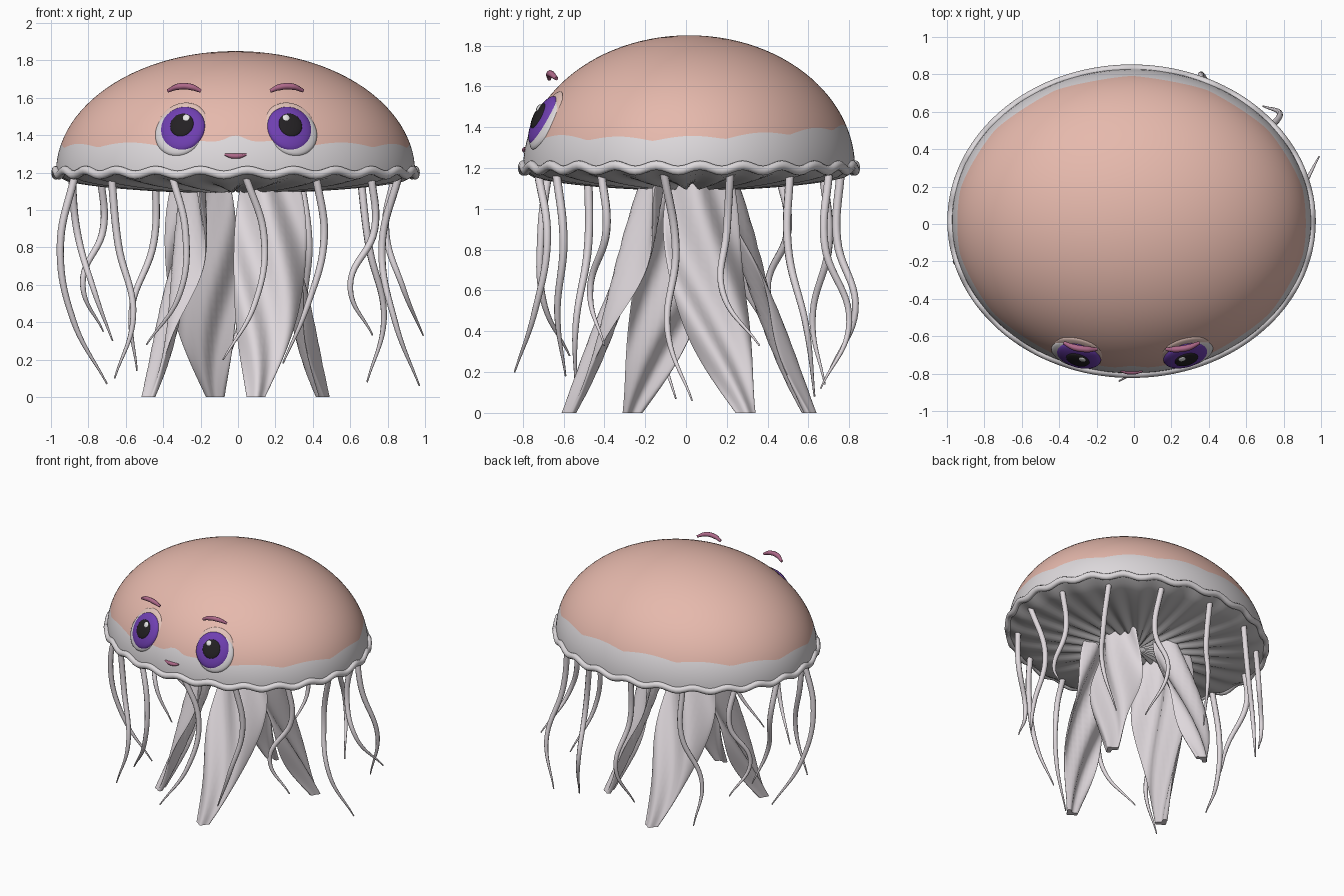
import bpy, bmesh
from math import sin, cos, pi, sqrt, exp, radians
from mathutils import Vector

cube = bpy.data.objects.get("Cube")
if cube:
    bpy.data.objects.remove(cube, do_unlink=True)

CX, CY = -0.013, 0.015          # bell centre
RX, RY, RZ, BASE = 0.96, 0.813, 0.65, 1.2
WAVES = 24


def material(name, rgb):
    m = bpy.data.materials.new(name)
    m.use_nodes = True
    m.diffuse_color = (*rgb, 1)
    m.node_tree.nodes["Principled BSDF"].inputs["Base Color"].default_value = (*rgb, 1)
    return m


PINK = material("salmon pink", (0.79, 0.485, 0.415))
WHITE = material("soft white", (0.72, 0.69, 0.71))
GREY = material("underside grey", (0.58, 0.56, 0.57))
LILAC = material("lilac white", (0.74, 0.69, 0.72))
HALO = material("pale blush", (0.77, 0.55, 0.49))
PURPLE = material("violet", (0.16, 0.05, 0.44))
BLACK = material("pupil black", (0.017, 0.015, 0.017))
SHINE = material("eye shine", (0.85, 0.85, 0.85))
MAUVE = material("mauve", (0.42, 0.14, 0.25))


def smooth(ob, angle=50):
    bpy.ops.object.select_all(action='DESELECT')
    ob.select_set(True)
    bpy.context.view_layer.objects.active = ob
    bpy.ops.object.shade_smooth_by_angle(angle=radians(angle))


def surface(name, rows, cols, point, mats, mat_rule=None, caps=False):
    """Grid of rings: point(i, angle) gives each vertex, rings are closed."""
    bm = bmesh.new()
    rings = [[bm.verts.new(point(i, 2 * pi * j / cols)) for j in range(cols)]
             for i in range(rows)]
    for i in range(rows - 1):
        for j in range(cols):
            k = (j + 1) % cols
            f = bm.faces.new((rings[i][j], rings[i][k], rings[i + 1][k], rings[i + 1][j]))
            f.material_index = mat_rule(i) if mat_rule else 0
    if caps:
        bm.faces.new(rings[0])
        bm.faces.new(rings[-1])
    bmesh.ops.remove_doubles(bm, verts=bm.verts, dist=1e-5)
    bmesh.ops.recalc_face_normals(bm, faces=bm.faces)
    me = bpy.data.meshes.new(name)
    bm.to_mesh(me)
    bm.free()
    for m in mats:
        me.materials.append(m)
    ob = bpy.data.objects.new(name, me)
    bpy.context.collection.objects.link(ob)
    smooth(ob)
    return ob


def tube(name, points, radii, thickness, mat):
    """Tapered tube through a few points."""
    cu = bpy.data.curves.new(name, 'CURVE')
    cu.dimensions = '3D'
    cu.bevel_depth, cu.bevel_resolution, cu.resolution_u = thickness, 2, 10
    cu.use_fill_caps = True
    sp = cu.splines.new('BEZIER')
    sp.bezier_points.add(len(points) - 1)
    for bp, p, r in zip(sp.bezier_points, points, radii):
        bp.co, bp.radius = p, r
        bp.handle_left_type = bp.handle_right_type = 'AUTO'
    cu.materials.append(mat)
    ob = bpy.data.objects.new(name, cu)
    bpy.context.collection.objects.link(ob)
    bpy.ops.object.select_all(action='DESELECT')
    ob.select_set(True)
    bpy.context.view_layer.objects.active = ob
    bpy.ops.object.convert(target='MESH')
    smooth(bpy.context.view_layer.objects.active)


# Bell: white band below a scalloped border, pink above it
def rim_z(a):
    return BASE + 0.013 * sin(WAVES * a)


def border_z(a):
    notch = 0.05 * exp(-((a - 1.5 * pi) / 0.07) ** 2)
    return 1.335 + 0.035 * sin(a) ** 2 + 0.022 * sin(a) + 0.022 * abs(cos(7 * a)) + notch


BAND, CROWN = 6, 22


def bell_point(i, a):
    if i <= BAND:
        z = rim_z(a) + (border_z(a) - rim_z(a)) * i / BAND
    else:
        s = sin(pi / 2 * (i - BAND) / CROWN)
        z = border_z(a) + (BASE + RZ - border_z(a)) * s
    r = sqrt(max(0, 1 - (max(0, z - BASE) / RZ) ** 2))
    return CX + RX * r * cos(a), CY + RY * r * sin(a), z


surface("bell", BAND + CROWN + 1, 192, bell_point, [WHITE, PINK], lambda i: int(i >= BAND))


# Underside, with pleats that deepen towards the middle
def under_point(i, a):
    r = 1 - i / 16
    pleat = 0.018 * sin(WAVES * a) * min(1, 4 * r) * (1 - 0.6 * r)
    z = BASE - 0.01 - 0.085 * sqrt(1 - r * r) + pleat
    return CX + RX * r * cos(a), CY + RY * r * sin(a), z


surface("underside", 17, 192, under_point, [GREY])


# Wavy rolled rim
def rim_point(i, a):
    b = 2 * pi * i / 10
    d = 0.003 + 0.022 * cos(b)
    return CX + (RX + d) * cos(a), CY + (RY + d) * sin(a), rim_z(a) + 0.024 * sin(b)


surface("rim", 11, 192, rim_point, [WHITE])


# Four rippled oral arms, given as foot, middle and top; the other two are turned round
def arm(name, foot, mid, top, facing, turn):
    foot, mid, top = (Vector(p) * turn for p in (foot, mid, top))
    out = Vector((cos(facing), sin(facing))) * turn
    side = Vector((-out.y, out.x))
    rows = 28

    def point(i, a):
        t = i / (rows - 1)
        c = foot * (1 - t) * (1 - 2 * t) + mid * 4 * t * (1 - t) + top * t * (2 * t - 1)
        w = 0.05 + 0.15 * sin(0.76 * pi * t)
        u = cos(a)
        fold = w * (0.2 * cos(4.5 * u + 8 * t) - 0.2 * u * u)
        p = c + side * w * u + out * (fold + 0.025 * sin(a))
        return p.x + CX, p.y + CY, 1.15 * t

    surface(name, rows, 32, point, [LILAC], caps=True)


for turn, label in ((1, "a"), (-1, "b")):
    arm("side_arm_" + label, (0.47, 0.28), (0.32, 0.11), (0.23, 0.07), radians(14), turn)
    arm("long_arm_" + label, (0.11, -0.59), (0.18, -0.36), (0.19, -0.18), radians(-82), turn)

# Trailing tentacles: two bends and a tip (x, y), then tip height, in hundredths
TRAILS = [
    (14, -68, 9, -74, -8, -84, 20), (46, -60, 37, -63, 24, -59, 18),
    (73, -39, 60, -47, 72, -40, 33), (77, -5, 84, -9, 97, 3, 6),
    (79, 20, 88, 18, 99, 36, 33), (70, 50, 78, 59, 69, 63, 8),
    (38, 68, 36, 80, 45, 66, 12), (-4, 74, 2, 83, -5, 70, 20),
    (-45, 70, -57, 62, -54, 68, 14), (-72, 50, -83, 40, -72, 50, 35),
    (-86, 20, -77, 10, -67, 15, 30), (-95, -20, -88, -15, -70, -5, 7),
    (-64, -48, -56, -54, -66, -54, 10), (-28, -71, -31, -70, -49, -57, 28)]
for k, trail in enumerate(TRAILS):
    a = radians(273) + 2 * pi * k / len(TRAILS)
    x1, y1, x2, y2, x3, y3, tip = (v / 100 for v in trail)
    drop = BASE - tip
    path = [(CX + 0.89 * cos(a), CY + 0.745 * sin(a), BASE),
            (x1, y1, BASE - 0.35 * drop), (x2, y2, BASE - 0.7 * drop), (x3, y3, tip)]
    tube(f"tentacle_{k + 1}", path, (1, 0.95, 0.75, 0.2), 0.021, LILAC)


# Face, placed on the front of the bell
def on_bell(x, z):
    y = -RY * sqrt(1 - (x / RX) ** 2 - ((z - BASE) / RZ) ** 2)
    n = Vector((x / RX ** 2, y / RY ** 2, (z - BASE) / RZ ** 2)).normalized()
    return Vector((CX + x, CY + y, z)), n


def eye_cap(name, s, dx, dz, radius, height, lift, mat):
    p, n = on_bell(s * 0.287 + 0.003, 1.435)
    right = Vector((0, 0, 1)).cross(n).normalized()
    up = n.cross(right)
    c = p + right * s * dx + up * dz + n * lift

    def point(i, a):
        b = pi / 2 * i / 8
        return c + (right * cos(a) + up * 1.06 * sin(a)) * radius * sin(b) + n * height * cos(b)

    surface(name, 9, 48, point, [mat])


for s, label in ((1, "left"), (-1, "right")):
    eye_cap(label + "_eye_halo", s, 0.006, 0.014, 0.142, 0.026, -0.018, HALO)
    eye_cap(label + "_eye_white", s, 0.02, -0.014, 0.132, 0.035, -0.014, WHITE)
    eye_cap(label + "_iris", s, 0, 0, 0.123, 0.036, -0.002, PURPLE)
    eye_cap(label + "_pupil", s, -0.003, 0.008, 0.064, 0.014, 0.029, BLACK)
    eye_cap(label + "_eye_shine", s, -0.024, 0.045, 0.02, 0.008, 0.037, SHINE)
    brow = [(CX + s * 0.185, -0.67, 1.636), (CX + s * 0.235, -0.67, 1.657),
            (CX + s * 0.305, -0.66, 1.66), (CX + s * 0.362, -0.635, 1.638)]
    tube(label + "_brow", brow, (0.55, 1, 1, 0.55), 0.017, MAUVE)

lips = [on_bell(x, z)[0] for x, z in
        ((-0.058, 1.297), (-0.02, 1.289), (0.02, 1.289), (0.058, 1.297))]
tube("mouth", lips, (0.4, 1, 1, 0.4), 0.014, MAUVE)
